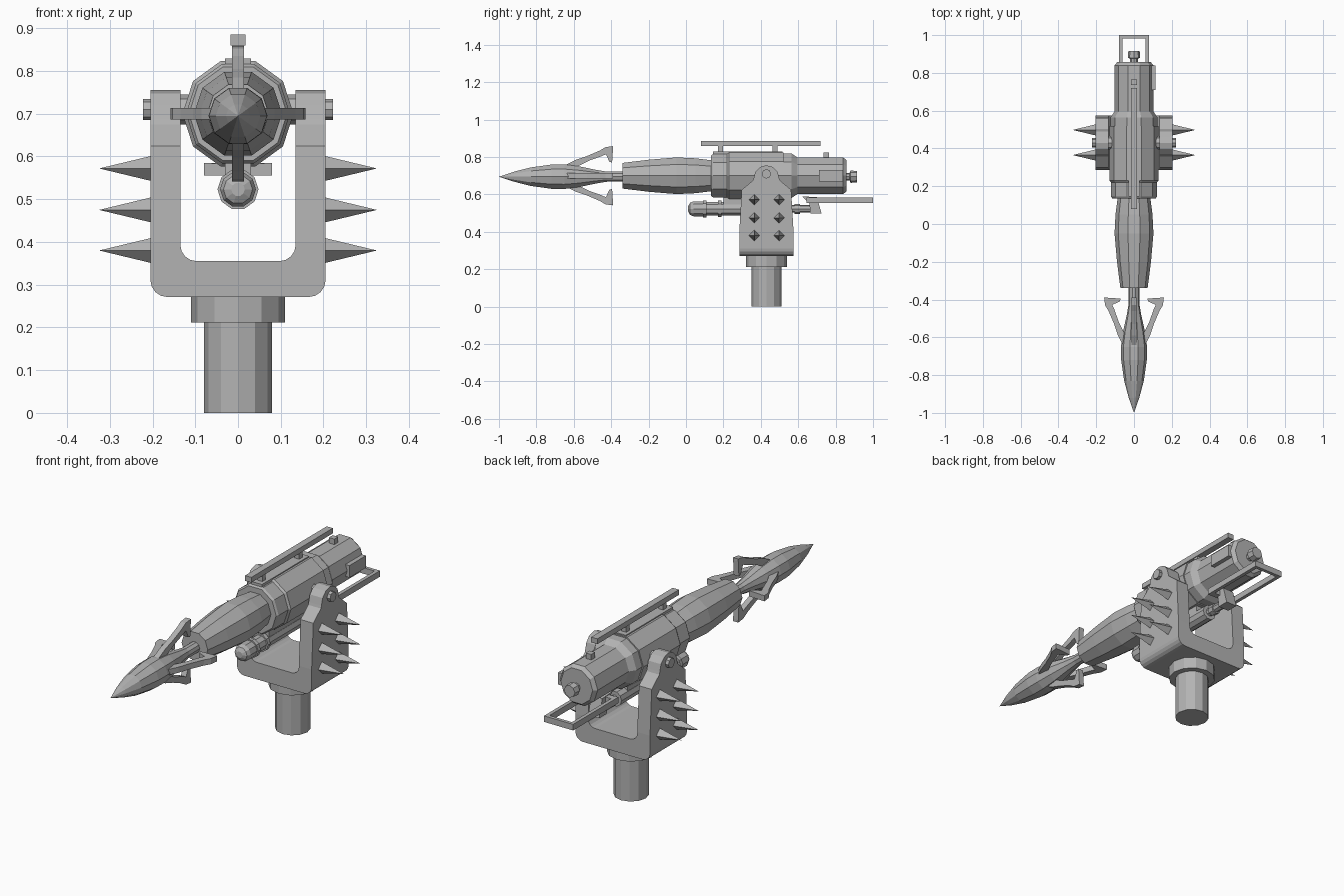
import bpy, bmesh, math
from mathutils import Matrix, Vector

cube = bpy.data.objects.get("Cube")
if cube:
    bpy.data.objects.remove(cube)

metal = bpy.data.materials.new("grey_metal")
metal.use_nodes = True
GREY = (0.45, 0.45, 0.45, 1)
metal.diffuse_color = GREY
metal.node_tree.nodes["Principled BSDF"].inputs["Base Color"].default_value = GREY

AXIS = 0.70    # height of the barrel axis
MID = 0.43     # depth of the post and pivots


def finish(name, bm):
    bmesh.ops.recalc_face_normals(bm, faces=bm.faces)
    mesh = bpy.data.meshes.new(name)
    bm.to_mesh(mesh)
    bm.free()
    mesh.materials.append(metal)
    obj = bpy.data.objects.new(name, mesh)
    bpy.context.collection.objects.link(obj)
    return obj


def lathe(name, profile, origin=(0, 0, 0), axis="Y", sides=10):
    """Turn (distance, radius) pairs into a faceted solid along an axis."""
    bm = bmesh.new()
    rings = []
    for d, r in profile:
        ring = []
        for i in range(sides):
            a = math.tau * i / sides
            u, v = r * math.cos(a), r * math.sin(a)
            co = {"X": (d, u, v), "Y": (u, d, v), "Z": (u, v, d)}[axis]
            ring.append(bm.verts.new(Vector(co) + Vector(origin)))
        rings.append(ring)
    for a, b in zip(rings, rings[1:]):
        for i in range(sides):
            j = (i + 1) % sides
            bm.faces.new((a[i], a[j], b[j], b[i]))
    bm.faces.new(rings[0])
    bm.faces.new(rings[-1])
    bmesh.ops.remove_doubles(bm, verts=bm.verts, dist=0.0001)
    return finish(name, bm)


def box(name, xs, ys, zs):
    bm = bmesh.new()
    bmesh.ops.create_cube(bm, size=1)
    for v in bm.verts:
        v.co = [(s[0] + s[1]) / 2 + c * (s[1] - s[0]) for c, s in zip(v.co, (xs, ys, zs))]
    return finish(name, bm)


def slab(name, outline, near, far, axis="X", matrix=None):
    """Extrude an outline: (y, z) along X, (x, z) along Y, or (x, y) along Z."""
    place = {"X": lambda p, d: (d, p[0], p[1]),
             "Y": lambda p, d: (p[0], d, p[1]),
             "Z": lambda p, d: (p[0], p[1], d)}[axis]
    bm = bmesh.new()
    a = [bm.verts.new(place(p, near)) for p in outline]
    b = [bm.verts.new(place(p, far)) for p in outline]
    bm.faces.new(a)
    bm.faces.new(b)
    for i in range(len(a)):
        j = (i + 1) % len(a)
        bm.faces.new((a[i], a[j], b[j], b[i]))
    if matrix:
        bm.transform(matrix)
    return finish(name, bm)


def arc(cx, cy, r, start, end, steps=4):
    angles = [math.radians(start + (end - start) * i / steps) for i in range(steps + 1)]
    return [(cx + r * math.cos(t), cy + r * math.sin(t)) for t in angles]


# Pedestal
lathe("post", [(0, 0.08), (0.22, 0.08)], (0, MID, 0), "Z", 12)
lathe("post_collar", [(0.212, 0.11), (0.275, 0.11)], (0, MID, 0), "Z", 12)

# Yoke: rounded U base with two tapering arms
base = [(-0.205, 0.40)] + arc(-0.165, 0.311, 0.04, 180, 270) + arc(0.165, 0.311, 0.04, 270, 360)
base += [(0.205, 0.40), (0.135, 0.40)] + arc(0.097, 0.393, 0.038, 0, -90) + arc(-0.097, 0.393, 0.038, 270, 180)
base += [(-0.135, 0.40)]
slab("yoke_base", base, 0.285, 0.575, "Y")
arm = [(0.285, 0.40), (0.575, 0.40), (0.562, 0.625), (0.502, 0.675)]
arm += arc(MID, 0.688, 0.068, 0, 180, 6) + [(0.358, 0.675), (0.298, 0.625)]

for side, s in (("left", 1), ("right", -1)):
    slab(side + "_yoke_arm", arm, s * 0.135, s * 0.205)
    lathe(side + "_pivot_bolt", [(s * 0.10, 0.035), (s * 0.137, 0.035), (s * 0.137, 0.025), (s * 0.222, 0.025)],
          (0, MID, 0.71), "X", 8)
    # Spikes in two columns of three
    for y in (0.365, 0.498):
        for z in (0.38, 0.475, 0.572):
            lathe(side + "_spike", [(s * 0.20, 0.03), (s * 0.325, 0)], (0, y, z), "X", 4)

# Barrel, breech drum and rear chamber
lathe("barrel", [(-0.34, 0.035), (-0.34, 0.072), (-0.2, 0.09), (-0.05, 0.103), (0.05, 0.098), (0.15, 0.085)],
      (0, 0, AXIS))
lathe("breech_drum", [(0.135, 0.115), (0.145, 0.122), (0.22, 0.122), (0.23, 0.13), (0.52, 0.13)], (0, 0, AXIS))
lathe("rear_band", [(0.515, 0.124), (0.565, 0.124), (0.60, 0.10)], (0, 0, AXIS))
lathe("rear_chamber", [(0.59, 0.103), (0.84, 0.103), (0.858, 0.088)], (0, 0, AXIS))
lathe("rear_knob", [(0.85, 0.02), (0.875, 0.02), (0.88, 0.033), (0.915, 0.03)], (0, 0, AXIS - 0.005), sides=8)
box("chamber_catch", (-0.015, 0.015), (0.735, 0.765), (0.78, 0.825))
box("chamber_side_plate", (0.08, 0.115), (0.71, 0.84), (0.67, 0.73))
box("drum_spine", (-0.03, 0.03), (0.145, 0.515), (0.80, 0.829))

# Sight rail on two stands
box("sight_rail", (-0.017, 0.017), (0.08, 0.72), (0.86, 0.886))
for y in (0.185, 0.475):
    box("rail_stand", (-0.013, 0.013), (y - 0.013, y + 0.013), (0.81, 0.862))

# Gas bottle and feed rod below the barrel
lathe("gas_bottle", [(0.012, 0.016), (0.022, 0.034), (0.04, 0.042), (0.09, 0.042), (0.09, 0.048), (0.11, 0.048),
                     (0.11, 0.038), (0.17, 0.038), (0.17, 0.046), (0.19, 0.046), (0.19, 0.038), (0.56, 0.038)],
      (0, 0, 0.523))
lathe("feed_rod", [(0.55, 0.02), (0.58, 0.02), (0.58, 0.027), (0.61, 0.027), (0.61, 0.02), (0.67, 0.02)],
      (0, 0, 0.523), sides=8)
box("bottle_saddle", (-0.03, 0.03), (0.2, 0.5), (0.53, 0.61))

# Rear grip frame
slab("grip_bracket", [(0.62, 0.59), (0.70, 0.585), (0.725, 0.497), (0.665, 0.497), (0.66, 0.55)], -0.03, 0.03)
frame = [(-0.08, 0.645), (-0.08, 1), (0.08, 1), (0.08, 0.645), (-0.08, 0.645)]
inner = [(-0.062, 0.675), (0.062, 0.675), (0.062, 0.983), (-0.062, 0.983)]
slab("grip_frame", frame[:3] + [(0.08, 0.645), (0.062, 0.645)] + [inner[2], inner[3]] + [(-0.062, 0.645)],
     0.555, 0.585, "Z")
box("grip_crossbar", (-0.075, 0.075), (0.645, 0.675), (0.556, 0.584))

# Harpoon with four hooked barbs
lathe("harpoon", [(-1, 0), (-0.92, 0.028), (-0.83, 0.052), (-0.72, 0.068), (-0.65, 0.069), (-0.57, 0.058),
                  (-0.48, 0.038), (-0.42, 0.028), (-0.3, 0.028)], (0, 0, AXIS - 0.005))
barb = [(-0.66, 0.05), (-0.59, 0.085), (-0.53, 0.105), (-0.46, 0.135), (-0.43, 0.153), (-0.39, 0.158),
        (-0.39, 0.145), (-0.395, 0.07), (-0.41, 0.075), (-0.428, 0.115), (-0.45, 0.105), (-0.52, 0.08),
        (-0.56, 0.06), (-0.6, 0.04)]
for i, name in enumerate(("top", "left", "bottom", "right")):
    turn = Matrix.Translation((0, 0, AXIS)) @ Matrix.Rotation(math.pi / 2 * i, 4, "Y")
    slab(name + "_barb", barb, -0.014, 0.014, "X", turn)
